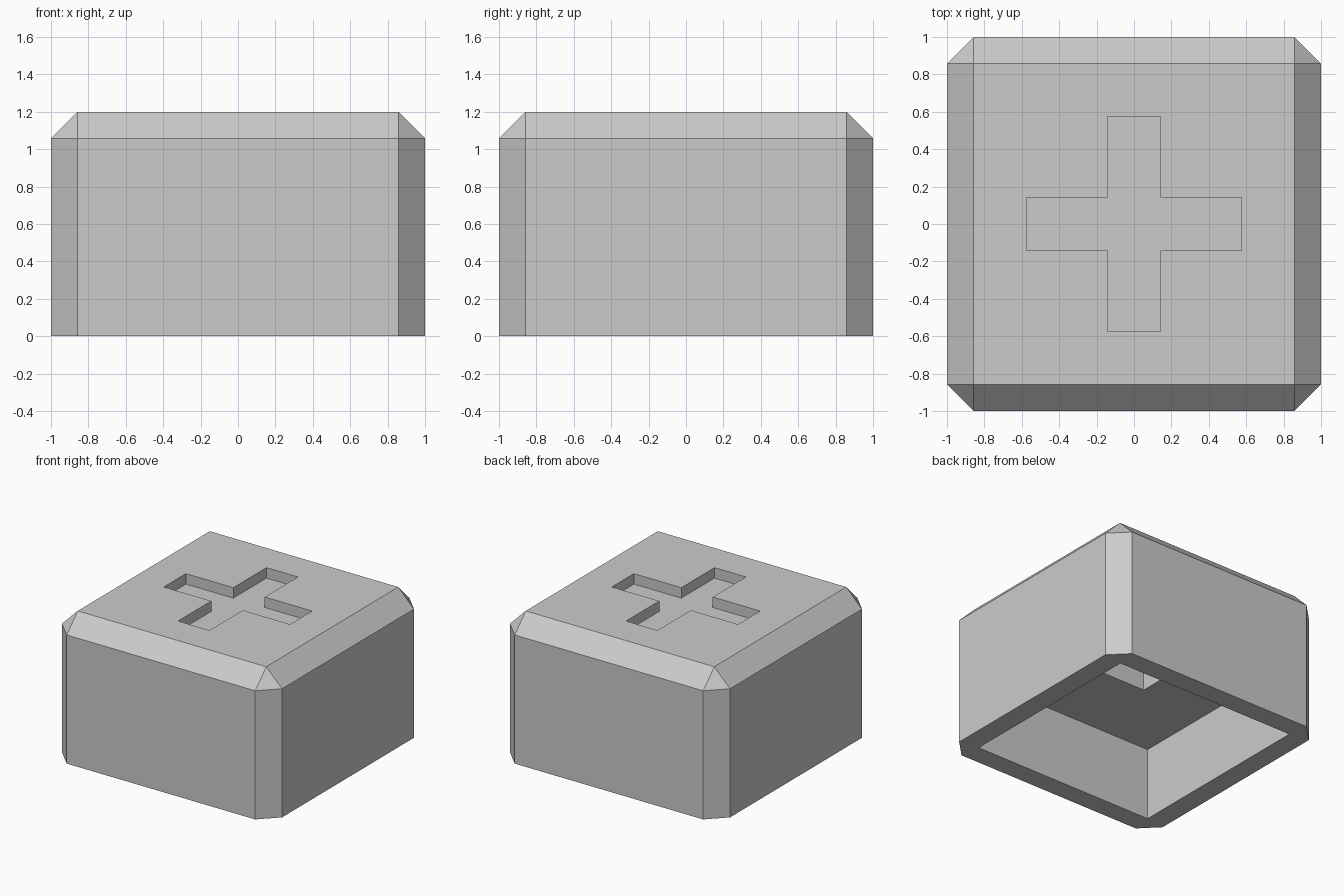
import bpy
import bmesh

default = bpy.data.objects.get("Cube")
if default:
    bpy.data.objects.remove(default, do_unlink=True)

HEIGHT = 1.2
CHAMFER = 0.143
CAVITY_TOP = 0.6

grey = bpy.data.materials.new("light_grey")
grey.use_nodes = True
grey.diffuse_color = (0.6, 0.6, 0.6, 1)
grey.node_tree.nodes["Principled BSDF"].inputs["Base Color"].default_value = (0.6, 0.6, 0.6, 1)


def prism(name, outline, z0, z1):
    """Extrude a flat outline from z0 up to z1."""
    bm = bmesh.new()
    base = bm.faces.new([bm.verts.new((x, y, z0)) for x, y in outline])
    top = bmesh.ops.extrude_face_region(bm, geom=[base])["geom"]
    for v in top:
        if isinstance(v, bmesh.types.BMVert):
            v.co.z = z1
    bmesh.ops.recalc_face_normals(bm, faces=bm.faces)
    mesh = bpy.data.meshes.new(name)
    bm.to_mesh(mesh)
    bm.free()
    mesh.materials.append(grey)
    obj = bpy.data.objects.new(name, mesh)
    bpy.context.collection.objects.link(obj)
    return obj


def rectangle(hx, hy):
    return [(-hx, -hy), (hx, -hy), (hx, hy), (-hx, hy)]


def plus(arm, half):
    """Outline of a plus sign, one arm turned four times."""
    points = []
    x, y = (1, 0), (0, 1)
    for _ in range(4):
        for u, v in ((arm, -half), (arm, half), (half, half)):
            points.append((x[0] * u + y[0] * v, x[1] * u + y[1] * v))
        x, y = y, (-x[0], -x[1])
    return points


def carve(body, cutter):
    """Subtract the cutter from the body and discard it."""
    cutter.hide_render = True
    mod = body.modifiers.new("carve", 'BOOLEAN')
    mod.operation = 'DIFFERENCE'
    mod.solver = 'EXACT'
    mod.object = cutter
    bpy.context.view_layer.objects.active = body
    bpy.ops.object.modifier_apply(modifier=mod.name)
    bpy.data.objects.remove(cutter, do_unlink=True)


# Button body, chamfered on every edge except the bottom ones
body = prism("button_cap", rectangle(1, 1), 0, HEIGHT)
bm = bmesh.new()
bm.from_mesh(body.data)
edges = [e for e in bm.edges if max(v.co.z for v in e.verts) > HEIGHT / 2]
bmesh.ops.bevel(bm, geom=edges, offset=CHAMFER, segments=1, affect='EDGES')
bm.to_mesh(body.data)
bm.free()

# Hollow underside, with a smaller socket in its ceiling
carve(body, prism("cavity_cutter", rectangle(0.83, 0.83), -0.2, CAVITY_TOP))
carve(body, prism("socket_cutter", rectangle(0.23, 0.16), CAVITY_TOP - 0.1, 0.9))

# Plus-shaped recess in the top
carve(body, prism("plus_cutter", plus(0.574, CHAMFER), HEIGHT - 0.086, HEIGHT + 0.2))
